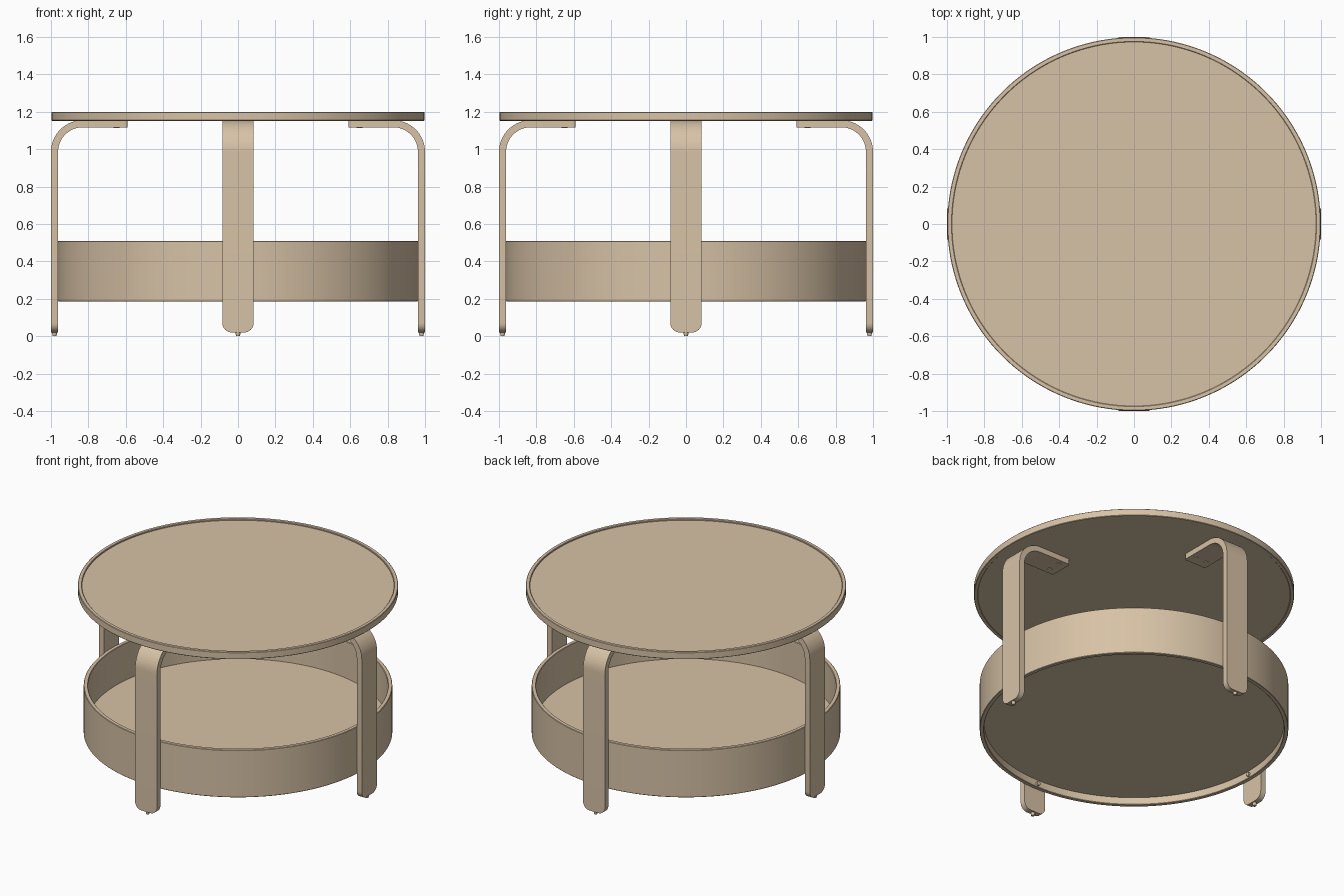
import bpy, bmesh, math
from mathutils import Matrix, Vector

if "Cube" in bpy.data.objects:
    bpy.data.objects.remove(bpy.data.objects["Cube"])

wood = bpy.data.materials.new("light wood")
wood.diffuse_color = (0.68, 0.54, 0.38, 1)
wood.use_nodes = True
wood.node_tree.nodes["Principled BSDF"].inputs["Base Color"].default_value = wood.diffuse_color
SEG = 144


def finish(name, bm, angle=30):
    bmesh.ops.recalc_face_normals(bm, faces=bm.faces)
    me = bpy.data.meshes.new(name)
    bm.to_mesh(me)
    bm.free()
    me.materials.append(wood)
    ob = bpy.data.objects.new(name, me)
    bpy.context.collection.objects.link(ob)
    bpy.ops.object.select_all(action='DESELECT')
    ob.select_set(True)
    bpy.context.view_layer.objects.active = ob
    bpy.ops.object.shade_smooth_by_angle(angle=math.radians(angle))
    return ob


def ring(name, r_in, r_out, z0, z1, c=0.003):
    """Hoop with slightly eased edges."""
    prof = [(r_in, z0 + c), (r_in + c, z0), (r_out - c, z0), (r_out, z0 + c),
            (r_out, z1 - c), (r_out - c, z1), (r_in + c, z1), (r_in, z1 - c)]
    bm = bmesh.new()
    loops = []
    for i in range(SEG):
        a = 2 * math.pi * i / SEG
        loops.append([bm.verts.new((r * math.cos(a), r * math.sin(a), z)) for r, z in prof])
    n = len(prof)
    for i in range(SEG):
        p, q = loops[i], loops[(i + 1) % SEG]
        for j in range(n):
            k = (j + 1) % n
            bm.faces.new((p[j], q[j], q[k], p[k]))
    return finish(name, bm)


def cylinder(name, r1, r2, depth, matrix, seg=20):
    bm = bmesh.new()
    bmesh.ops.create_cone(bm, cap_ends=True, segments=seg, radius1=r1, radius2=r2,
                          depth=depth, matrix=matrix)
    return finish(name, bm)


def disc(name, r, z0, z1):
    return cylinder(name, r, r, z1 - z0, Matrix.Translation((0, 0, (z0 + z1) / 2)), SEG)


# Table top: rim hoop with a recessed panel
ring("top_rim", 0.973, 0.998, 1.152, 1.20)
disc("top_panel", 0.974, 1.156, 1.19)

# Lower tray: tall hoop and raised floor
ring("tray_wall", 0.935, 0.962, 0.185, 0.51)
disc("tray_floor", 0.937, 0.235, 0.255)

# Bent leg dimensions
X, Z0, TOP, TIP = 1.0, 0.02, 1.155, 0.59
T, HALF, R = 0.038, 0.083, 0.17


def leg_stations():
    """Outer point, inward normal and half width along the bent strip."""
    out = []

    def rounded(c):
        return [(c * (1 - math.cos(t)), HALF - c + c * math.sin(t))
                for t in (math.pi / 2 * k / 8 for k in range(9))]
    for d, w in rounded(0.05):                      # rounded foot
        out.append((Vector((X, 0, Z0 + d)), Vector((-1, 0, 0)), w))
    for k in range(17):                             # bend
        a = math.pi / 2 * k / 16
        n = Vector((-math.cos(a), 0, -math.sin(a)))
        out.append((Vector((X - R, 0, TOP - R)) - n * R, n, HALF))
    for d, w in reversed(rounded(0.015)):           # inner tip
        out.append((Vector((TIP + d, 0, TOP)), Vector((0, 0, -1)), w))
    return out


def leg(name, rot):
    bm = bmesh.new()
    rows = []
    for p, n, w in leg_stations():
        y = Vector((0, w, 0))
        pts = (p - y, p + y, p + n * T + y, p + n * T - y)
        rows.append([bm.verts.new(rot @ v) for v in pts])
    for a, b in zip(rows, rows[1:]):
        for j in range(4):
            k = (j + 1) % 4
            bm.faces.new((a[j], a[k], b[k], b[j]))
    bm.faces.new(rows[0])
    bm.faces.new(rows[-1])
    return finish(name, bm, 40)


# Four legs with glides, tray bolts and top screws
for i, side in enumerate(("right", "back", "left", "front")):
    rot = Matrix.Rotation(math.pi / 2 * i, 4, 'Z')
    leg(side + "_leg", rot)
    cylinder(side + "_foot_glide", 0.011, 0.014, 0.03,
             rot @ Matrix.Translation((X - T / 2, 0, 0.015)))
    cylinder(side + "_tray_bolt", 0.014, 0.014, 0.02,
             rot @ Matrix.Translation((0.932, 0, 0.208)) @ Matrix.Rotation(math.pi / 2, 4, 'Y'))
    for s in (-1, 1):
        cylinder(side + "_top_screw", 0.016, 0.016, 0.006,
                 rot @ Matrix.Translation((0.65, s * 0.042, TOP - T)))
